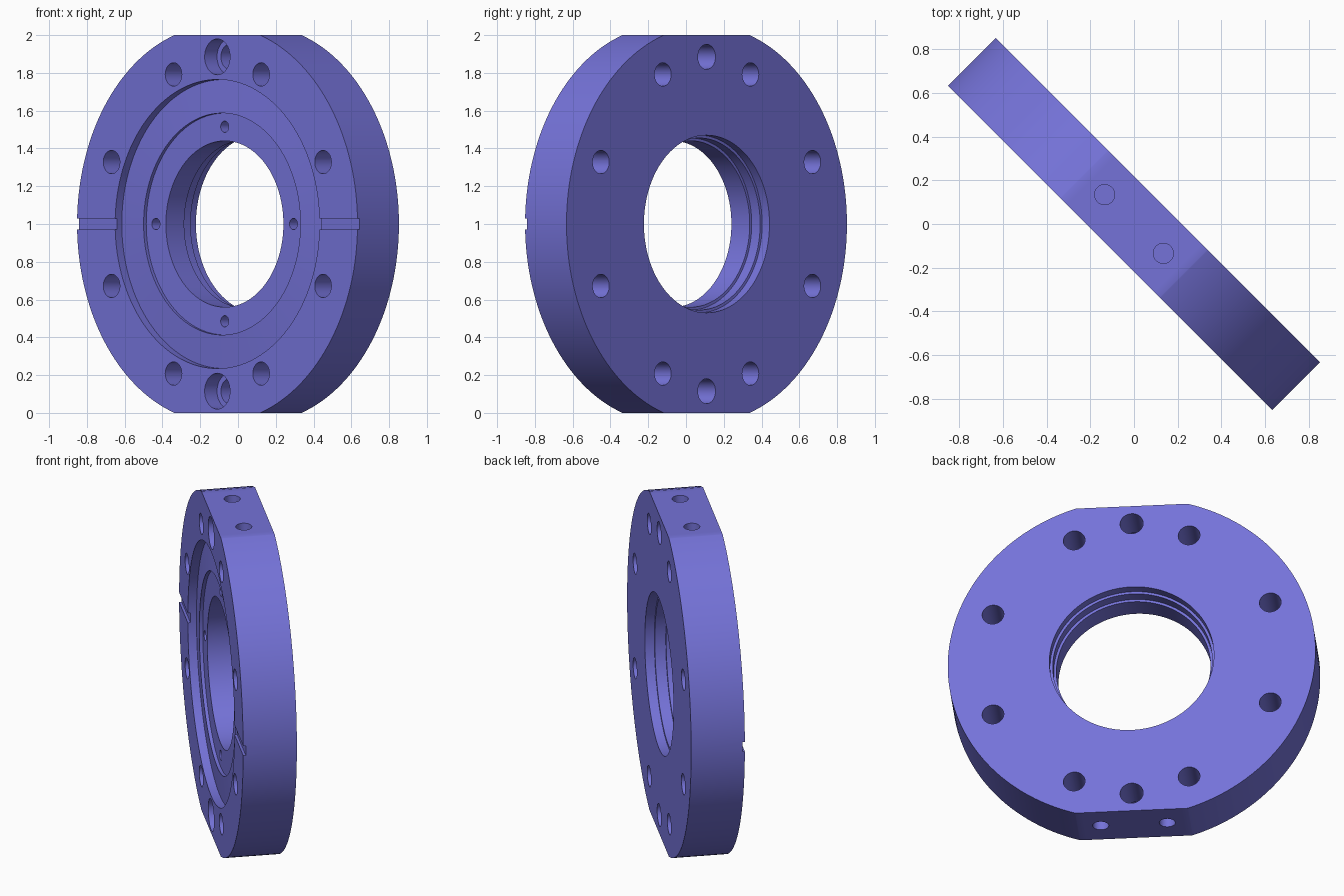
import bpy, bmesh, math
from mathutils import Matrix, Vector

cube = bpy.data.objects.get("Cube")
if cube:
    bpy.data.objects.remove(cube, do_unlink=True)

HALF = 0.155          # half thickness of the flange
SEGMENTS = 160

blue = bpy.data.materials.new("periwinkle blue")
blue.use_nodes = True
colour = (0.178, 0.171, 0.694, 1)
blue.diffuse_color = colour
blue.node_tree.nodes["Principled BSDF"].inputs["Base Color"].default_value = colour


def make_object(name, bm):
    bmesh.ops.recalc_face_normals(bm, faces=bm.faces)
    mesh = bpy.data.meshes.new(name)
    bm.to_mesh(mesh)
    bm.free()
    mesh.materials.append(blue)
    obj = bpy.data.objects.new(name, mesh)
    bpy.context.collection.objects.link(obj)
    return obj


def lathe(name, profile):
    """Revolve a closed (radius, height towards front) profile about the y axis."""
    bm = bmesh.new()
    rings = []
    for i in range(SEGMENTS):
        a = math.tau * i / SEGMENTS
        rings.append([bm.verts.new((r * math.cos(a), -w, r * math.sin(a))) for r, w in profile])
    n = len(profile)
    for i in range(SEGMENTS):
        here, there = rings[i], rings[(i + 1) % SEGMENTS]
        for j in range(n):
            k = (j + 1) % n
            bm.faces.new((here[j], here[k], there[k], there[j]))
    return make_object(name, bm)


def drill(bm, start, end, radius, segments=40):
    """Add a cylinder between two points."""
    start, end = Vector(start), Vector(end)
    axis = end - start
    turn = axis.to_track_quat('Z', 'Y').to_matrix().to_4x4()
    bmesh.ops.create_cone(bm, cap_ends=True, segments=segments, radius1=radius, radius2=radius,
                          depth=axis.length, matrix=Matrix.Translation((start + end) / 2) @ turn)


def block(bm, centre, size):
    bmesh.ops.create_cube(bm, size=1, matrix=Matrix.Translation(centre) @ Matrix.Diagonal((*size, 1)))


def cut(body, name, bm):
    cutter = make_object(name, bm)
    cutter.hide_render = True
    mod = body.modifiers.new(name, 'BOOLEAN')
    mod.operation, mod.solver, mod.object = 'DIFFERENCE', 'EXACT', cutter
    bpy.context.view_layer.objects.active = body
    bpy.ops.object.modifier_apply(modifier=mod.name)
    bpy.data.objects.remove(cutter, do_unlink=True)


# Flange body: front recess, inner seat, stepped bore
flange = lathe("flange_ring", [
    (1.05, HALF), (0.765, HALF), (0.765, 0.105), (0.587, 0.12), (0.587, 0.1),
    (0.44, 0.1), (0.44, -0.037), (0.455, -0.037), (0.455, -0.1), (0.47, -0.1),
    (0.47, -HALF), (1.05, -HALF)])

# Flats at top and bottom, shallow slots across the front rim
bm = bmesh.new()
for side in (-1, 1):
    block(bm, (0, 0, side * 1.25), (3, 1, 0.5))
    block(bm, (side * 0.95, -HALF, 0), (0.5, 0.03, 0.06))
cut(flange, "flats_and_slots", bm)

# Through holes: bolt circle plus the two counterbored ones
bm = bmesh.new()
for i in range(8):
    a = math.tau * (i + 0.5) / 8
    x, z = 0.857 * math.cos(a), 0.857 * math.sin(a)
    drill(bm, (x, -0.3, z), (x, 0.3, z), 0.062)
for side in (-1, 1):
    drill(bm, (0, -0.3, side * 0.885), (0, 0.3, side * 0.885), 0.066)
cut(flange, "through_holes", bm)

# Counterbores, small seat holes and edge holes in the flats
bm = bmesh.new()
for side in (-1, 1):
    drill(bm, (0, -0.3, side * 0.885), (0, -0.062, side * 0.885), 0.095)
    for x in (-0.19, 0.19):
        drill(bm, (x, 0, side * 1.2), (x, 0, side * 0.8), 0.046)
for i in range(4):
    a = math.tau * i / 4
    x, z = 0.515 * math.cos(a), 0.515 * math.sin(a)
    drill(bm, (x, -0.3, z), (x, 0, z), 0.03, 28)
cut(flange, "blind_holes", bm)

# Turn to its final heading and stand it on the ground
flange.data.transform(Matrix.Translation((0, 0, 1)) @ Matrix.Rotation(-math.pi / 4, 4, 'Z'))
bpy.ops.object.select_all(action='DESELECT')
flange.select_set(True)
bpy.context.view_layer.objects.active = flange
bpy.ops.object.shade_smooth_by_angle(angle=math.radians(25))
